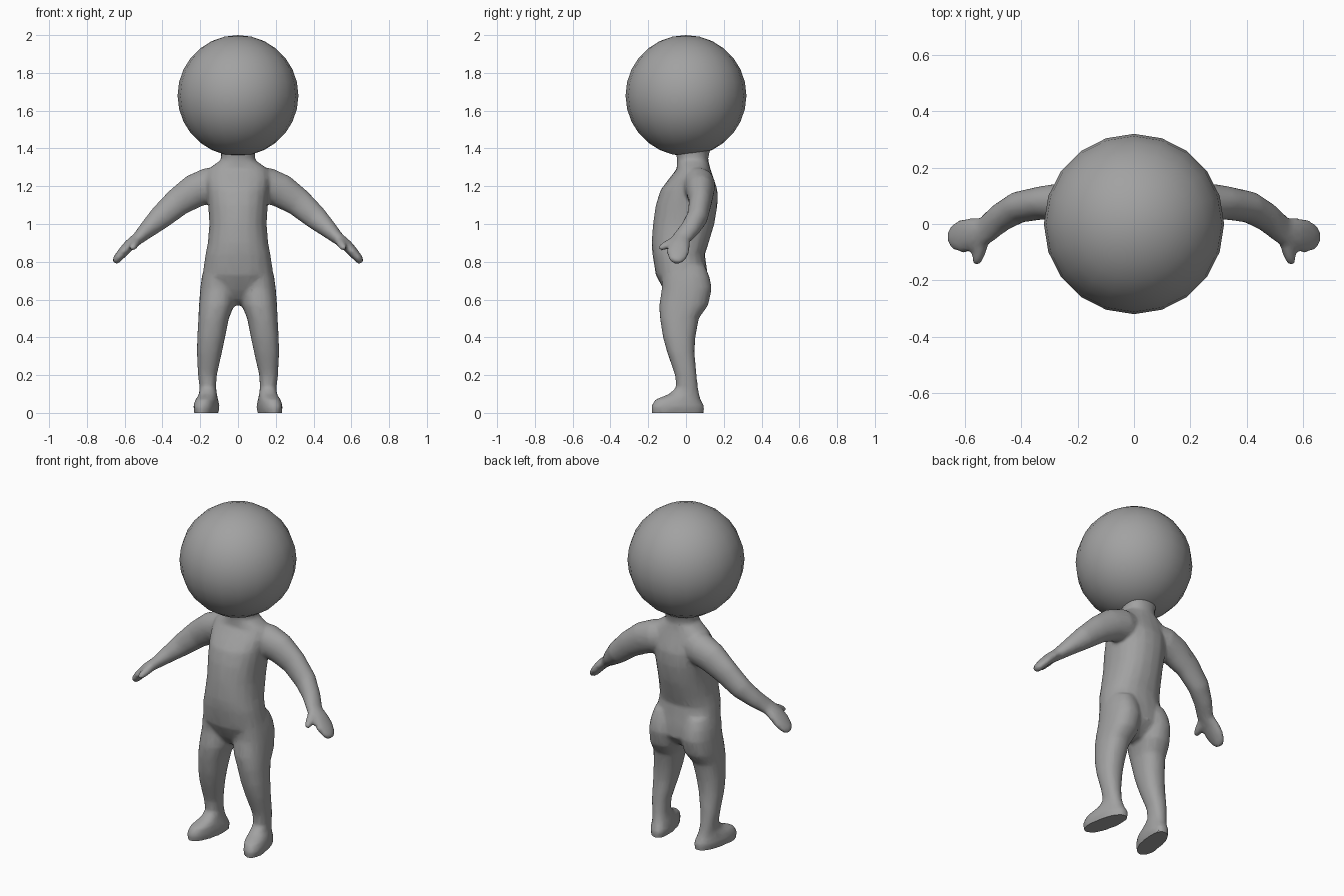
import bpy, bmesh, math
from mathutils import Vector

if "Cube" in bpy.data.objects:
    bpy.data.objects.remove(bpy.data.objects["Cube"])

grey = bpy.data.materials.new("plain grey")
grey.diffuse_color = (0.36, 0.36, 0.36, 1)
grey.use_nodes = True
grey.node_tree.nodes["Principled BSDF"].inputs["Base Color"].default_value = grey.diffuse_color
SIDES = 20


def loft(bm, rings):
    """Closed skin through a list of rings of points."""
    loops = [[bm.verts.new(p) for p in r] for r in rings]
    n = len(loops[0])
    for a, b in zip(loops, loops[1:]):
        for i in range(n):
            j = (i + 1) % n
            bm.faces.new((a[i], a[j], b[j], b[i]))
    bm.faces.new(loops[0])
    bm.faces.new(loops[-1])


def level_ring(z, x0, x1, y0, y1, shear=0.0, power=0.88):
    """Rounded horizontal section; shear turns the toes outward."""
    pts = []
    for i in range(SIDES):
        t = 2 * math.pi * i / SIDES
        c, s = math.cos(t), math.sin(t)
        x = math.copysign(abs(c) ** power, c) * (x1 - x0) / 2
        y = math.copysign(abs(s) ** power, s) * (y1 - y0) / 2 + (y0 + y1) / 2
        pts.append(Vector(((x0 + x1) / 2 + x - shear * (y + 0.04), y, z)))
    return pts


def limb_rings(rows):
    """Sections across a path; rows are x, y, z, half width, half thickness."""
    mids = [Vector(r[:3]) for r in rows]
    rings = []
    for k, (mid, row) in enumerate(zip(mids, rows)):
        t = (mids[min(k + 1, len(mids) - 1)] - mids[max(k - 1, 0)]).normalized()
        side = Vector((0, 1, 0))
        side = (side - t * side.dot(t)).normalized()
        up = t.cross(side)
        angles = [2 * math.pi * i / SIDES for i in range(SIDES)]
        rings.append([mid + side * math.cos(a) * row[3] + up * math.sin(a) * row[4]
                      for a in angles])
    return rings


def mirrored(rings, s):
    return [[Vector((p.x * s, p.y, p.z)) for p in r] for r in rings]


# torso: z, half width, front y, back y
torso = [(1.43, .12, -.10, .16), (1.385, .09, -.055, .125), (1.34, .09, -.047, .117),
         (1.29, .16, -.05, .13), (1.24, .17, -.09, .147), (1.18, .165, -.135, .167),
         (1.10, .158, -.16, .167), (1.00, .152, -.175, .15), (.90, .16, -.182, .12),
         (.84, .172, -.178, .10), (.73, .188, -.16, .115), (.65, .165, -.118, .12),
         (.60, .10, -.08, .08), (.57, .04, -.03, .04)]

# leg and foot: z, inner x, outer x, front y, back y, toe turnout
leg = [(.78, .03, .175, -.12, .10, 0), (.72, .02, .192, -.13, .125, 0),
       (.66, .012, .20, -.128, .137, 0), (.57, .02, .207, -.142, .118, 0),
       (.50, .048, .21, -.138, .068, 0), (.40, .068, .216, -.122, .05, 0),
       (.32, .085, .218, -.10, .045, 0), (.20, .112, .212, -.058, .056, 0),
       (.135, .116, .204, -.052, .063, 0), (.10, .113, .208, -.09, .07, .05),
       (.07, .108, .222, -.165, .078, .15), (.035, .103, .23, -.185, .098, .18),
       (0, .108, .224, -.182, .096, .18)]

# arm and hand
arm = [(.06, .06, 1.225, .07, .08), (.15, .07, 1.205, .085, .095),
       (.23, .076, 1.175, .074, .09), (.32, .076, 1.115, .06, .076),
       (.41, .06, 1.035, .056, .064), (.475, .022, .975, .052, .048),
       (.53, -.025, .923, .05, .033), (.575, -.036, .888, .058, .03),
       (.61, -.043, .85, .062, .027), (.64, -.048, .815, .046, .023),
       (.653, -.05, .795, .026, .015)]
thumb = [(.535, -.045, .918, .026, .026), (.546, -.09, .895, .024, .024),
         (.556, -.125, .878, .02, .02), (.561, -.143, .868, .012, .012)]

bm = bmesh.new()
loft(bm, [level_ring(z, -w, w, f, b) for z, w, f, b in torso])
for s in (1, -1):
    loft(bm, mirrored([level_ring(*r) for r in leg], s))
    loft(bm, mirrored(limb_rings(arm), s))
    loft(bm, mirrored(limb_rings(thumb), s))
bmesh.ops.recalc_face_normals(bm, faces=bm.faces[:])
mesh = bpy.data.meshes.new("body")
bm.to_mesh(mesh)
bm.free()
body = bpy.data.objects.new("body", mesh)
bpy.context.collection.objects.link(body)
bpy.context.view_layer.objects.active = body
body.select_set(True)

# fuse the limbs into one soft skin, then thin it out
remesh = body.modifiers.new("fuse", 'REMESH')
remesh.mode = 'VOXEL'
remesh.voxel_size = 0.01
smooth = body.modifiers.new("soften", 'SMOOTH')
smooth.factor = 0.5
smooth.iterations = 8
thin = body.modifiers.new("thin", 'DECIMATE')
thin.ratio = 0.2
for name in ("fuse", "soften", "thin"):
    bpy.ops.object.modifier_apply(modifier=name)

# flat soles
for v in body.data.vertices:
    if v.co.z < 0.014:
        v.co.z = 0
body.data.materials.clear()
body.data.materials.append(grey)
bpy.ops.object.shade_smooth_by_angle(angle=math.radians(50))

# head
bpy.ops.mesh.primitive_uv_sphere_add(segments=20, ring_count=14, radius=0.32,
                                     location=(0, 0, 1.68))
head = bpy.context.object
head.name = "head"
head.data.materials.append(grey)
bpy.ops.object.shade_smooth_by_angle(angle=math.radians(50))
